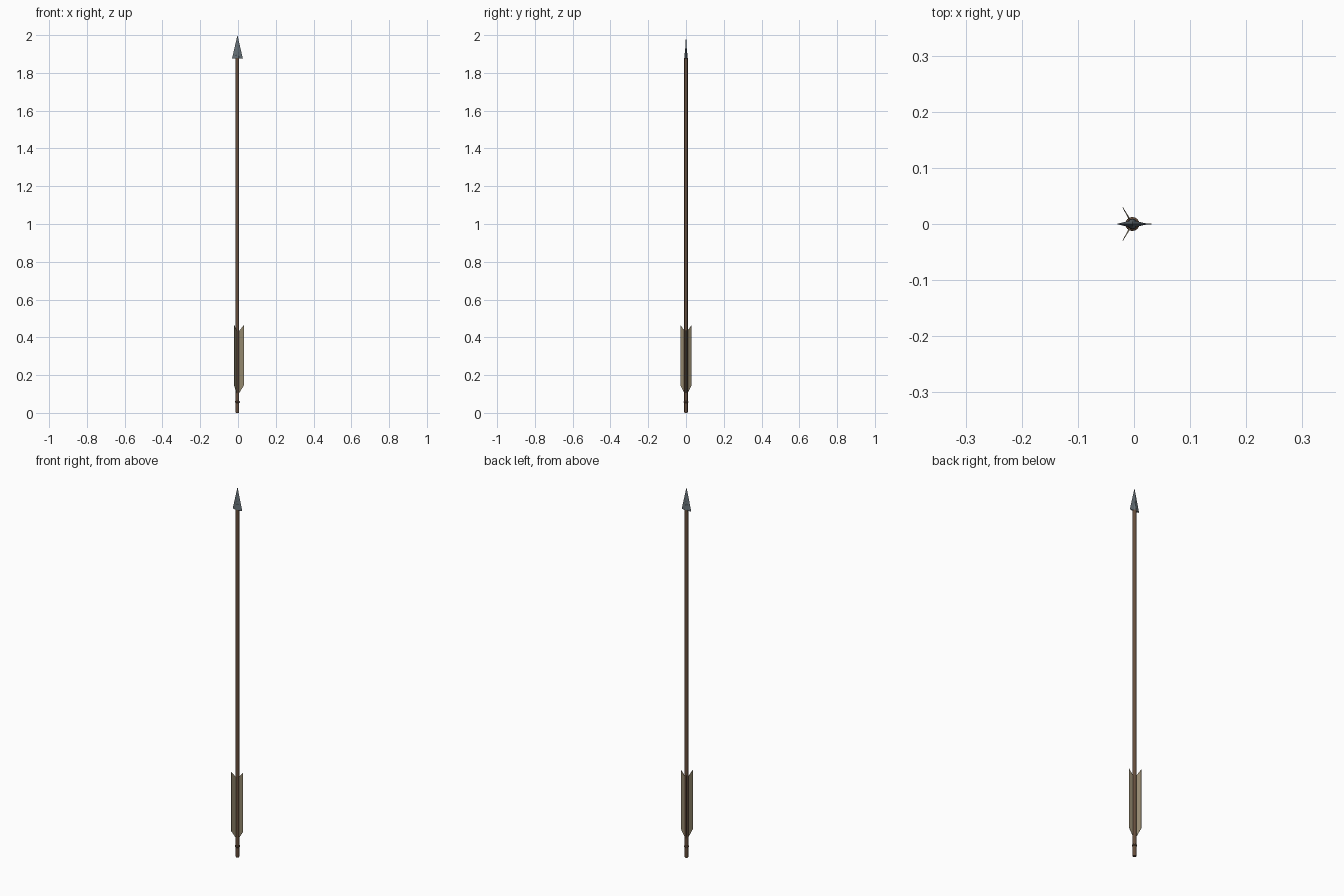
import bpy, bmesh, math
from mathutils import Matrix, Vector

cube = bpy.data.objects.get("Cube")
if cube:
    bpy.data.objects.remove(cube, do_unlink=True)

AXIS = Vector((-0.003, 0, 0))


def material(name, color):
    mat = bpy.data.materials.new(name)
    mat.use_nodes = True
    mat.diffuse_color = (*color, 1)
    mat.node_tree.nodes["Principled BSDF"].inputs["Base Color"].default_value = (*color, 1)
    return mat


wood = material("wood", (0.13, 0.075, 0.045))
steel = material("steel", (0.13, 0.16, 0.18))
feather = material("feather", (0.30, 0.25, 0.16))


def finish(name, bm, mat, smooth=False):
    bmesh.ops.recalc_face_normals(bm, faces=bm.faces)
    mesh = bpy.data.meshes.new(name)
    bm.to_mesh(mesh)
    bm.free()
    mesh.materials.append(mat)
    obj = bpy.data.objects.new(name, mesh)
    obj.location = AXIS
    bpy.context.collection.objects.link(obj)
    if smooth:
        bpy.ops.object.select_all(action="DESELECT")
        obj.select_set(True)
        bpy.context.view_layer.objects.active = obj
        bpy.ops.object.shade_smooth_by_angle(angle=math.radians(40))
    return obj


def turned(name, profile, mat, sides=16):
    """Closed solid of stacked rings, given as (radius, height) pairs."""
    bm = bmesh.new()
    rings = []
    for r, z in profile:
        rings.append([bm.verts.new((r * math.cos(a), r * math.sin(a), z))
                      for a in (math.tau * i / sides for i in range(sides))])
    for low, high in zip(rings, rings[1:]):
        for i in range(sides):
            j = (i + 1) % sides
            bm.faces.new((low[i], low[j], high[j], high[i]))
    bm.faces.new(rings[0])
    bm.faces.new(rings[-1])
    return finish(name, bm, mat, smooth=True)


# Shaft, nock and the small binding ring
turned("shaft", [(0.0095, 0.055), (0.0095, 1.88)], wood)
turned("nock", [(0.0085, 0), (0.0095, 0.006), (0.0095, 0.055)], wood)
turned("nock_ring", [(0.0095, 0.053), (0.0125, 0.056),
                     (0.0125, 0.061), (0.0095, 0.064)], wood)

# Arrowhead: flat four-sided blade over a conical socket
turned("head_socket", [(0.0095, 1.873), (0.0085, 1.89), (0.001, 1.95)], steel)
bm = bmesh.new()
tip = bm.verts.new((0, 0, 2))
base = [bm.verts.new(p) for p in
        ((0.0285, 0, 1.876), (0, 0.007, 1.876), (-0.0285, 0, 1.876), (0, -0.007, 1.876))]
bm.faces.new(base)
for i in range(4):
    bm.faces.new((base[i], base[(i + 1) % 4], tip))
finish("arrowhead", bm, steel)

# Three feathers, thick at the quill and thin at the outer edge
outline = [(0.006, 0.10), (0.034, 0.145), (0.034, 0.465), (0.006, 0.43)]
for k, name in enumerate(("left_vane", "back_vane", "front_vane")):
    bm = bmesh.new()
    sheets = []
    for side in (-1, 1):
        sheets.append([bm.verts.new((r, side * (0.0015 if r < 0.01 else 0.0005), z))
                       for r, z in outline])
        bm.faces.new(sheets[-1])
    a, b = sheets
    for i in range(4):
        j = (i + 1) % 4
        bm.faces.new((a[i], a[j], b[j], b[i]))
    bm.transform(Matrix.Rotation(k * math.tau / 3, 4, "Z"))
    finish(name, bm, feather)
